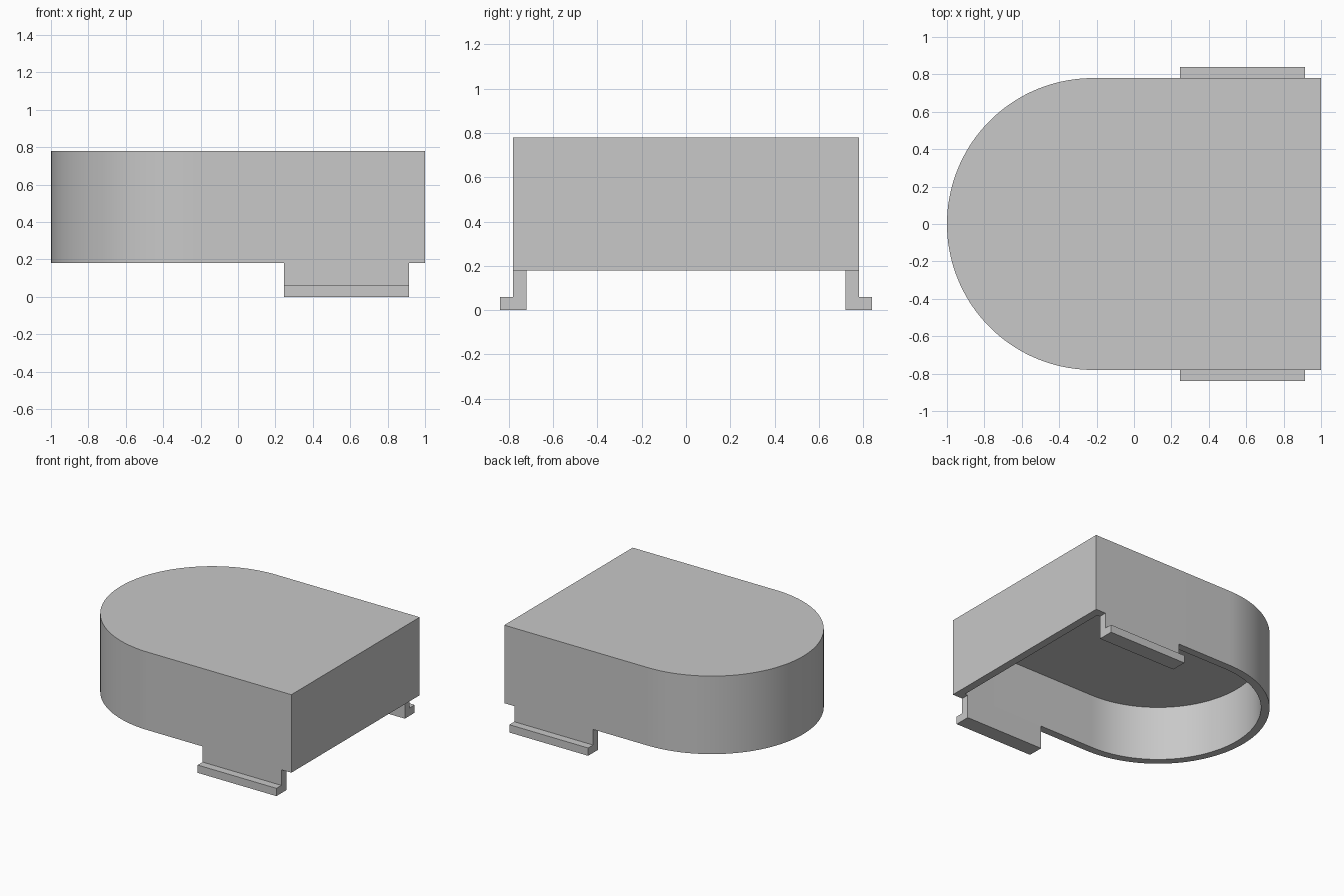
import bpy, bmesh, math

cube = bpy.data.objects.get("Cube")
if cube:
    bpy.data.objects.remove(cube, do_unlink=True)

grey = bpy.data.materials.new("light_grey")
grey.use_nodes = True
colour = (0.58, 0.58, 0.58, 1)
grey.diffuse_color = colour
grey.node_tree.nodes["Principled BSDF"].inputs["Base Color"].default_value = colour

HALF = 0.78            # half width and radius of the rounded end
WALL = 0.06
ARC_X = HALF - 1       # centre of the rounded end
RIM, CEILING, TOP = 0.18, 0.60, 0.78


def finish(name, bm):
    bmesh.ops.recalc_face_normals(bm, faces=bm.faces)
    mesh = bpy.data.meshes.new(name)
    bm.to_mesh(mesh)
    bm.free()
    mesh.materials.append(grey)
    obj = bpy.data.objects.new(name, mesh)
    bpy.context.collection.objects.link(obj)
    return obj


def outline(inset, steps=72):
    """Plan of the cover: square at one end, half round at the other."""
    r = HALF - inset
    pts = [(1 - inset, -r), (1 - inset, r)]
    for i in range(steps + 1):
        a = math.pi * (0.5 + i / steps)
        pts.append((ARC_X + r * math.cos(a), r * math.sin(a)))
    return pts


# Hollow cover: top, outer wall, rim, inner wall, ceiling
bm = bmesh.new()
rings = [[bm.verts.new((x, y, z)) for x, y in outline(inset)]
         for inset, z in ((0, TOP), (0, RIM), (WALL, RIM), (WALL, CEILING))]
for a, b in zip(rings, rings[1:]):
    for i in range(len(a)):
        j = (i + 1) % len(a)
        bm.faces.new((a[i], a[j], b[j], b[i]))
bm.faces.new(rings[0])
bm.faces.new(rings[-1])
cover = finish("cover", bm)
bpy.ops.object.select_all(action="DESELECT")
cover.select_set(True)
bpy.context.view_layer.objects.active = cover
bpy.ops.object.shade_smooth_by_angle(angle=math.radians(30))


# L-shaped mounting clips below both side walls
def clip(name, side):
    profile = [(HALF - WALL, RIM), (HALF - WALL, 0), (HALF + WALL, 0),
               (HALF + WALL, 0.06), (HALF, 0.06), (HALF, RIM)]
    bm = bmesh.new()
    ends = [[bm.verts.new((x, side * y, z)) for y, z in profile]
            for x in (0.245, 0.915)]
    for i in range(len(profile) - 1):      # open where it joins the rim
        bm.faces.new((ends[0][i], ends[0][i + 1], ends[1][i + 1], ends[1][i]))
    for end in ends:
        bm.faces.new(end)
    finish(name, bm)


clip("front_clip", -1)
clip("back_clip", 1)
